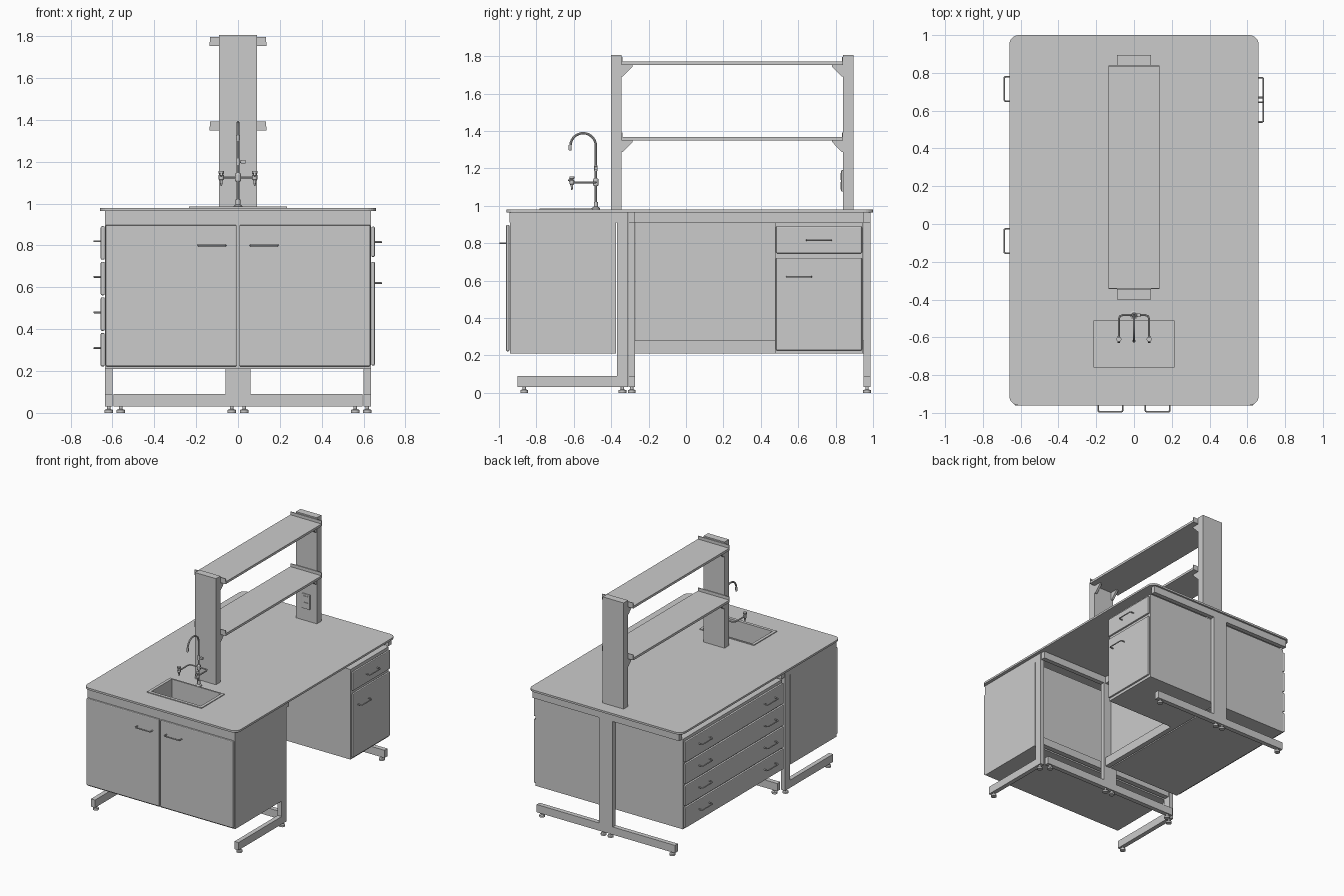
import bpy, bmesh
from math import pi, sin, cos
from mathutils import Vector as V

if "Cube" in bpy.data.objects:
    bpy.data.objects.remove(bpy.data.objects["Cube"])


def add(name, bm):
    bmesh.ops.recalc_face_normals(bm, faces=bm.faces[:])
    me = bpy.data.meshes.new(name)
    bm.to_mesh(me)
    bm.free()
    ob = bpy.data.objects.new(name, me)
    bpy.context.collection.objects.link(ob)
    return ob


def box(name, x, y, z, bevel=0):
    bm = bmesh.new()
    bmesh.ops.create_cube(bm, size=1)
    for v in bm.verts:
        v.co = [(r[0] + r[1]) / 2 + c * (r[1] - r[0]) for c, r in zip(v.co, (x, y, z))]
    ob = add(name, bm)
    if bevel:
        m = ob.modifiers.new("bevel", 'BEVEL')
        m.width, m.segments = bevel, 2
    return ob


def prism(name, pts, vec):
    bm = bmesh.new()
    f = bm.faces.new([bm.verts.new(p) for p in pts])
    g = bmesh.ops.extrude_face_region(bm, geom=[f])["geom"]
    bmesh.ops.translate(bm, vec=vec, verts=[e for e in g if isinstance(e, bmesh.types.BMVert)])
    return add(name, bm)


def lathe(name, loc, prof, n=20):
    # prof: (radius, z) from bottom to top
    bm = bmesh.new()
    rings = [[bm.verts.new((loc[0] + r * cos(2 * pi * i / n), loc[1] + r * sin(2 * pi * i / n), z))
              for i in range(n)] for r, z in prof]
    for a, b in zip(rings, rings[1:]):
        for i in range(n):
            bm.faces.new((a[i], a[(i + 1) % n], b[(i + 1) % n], b[i]))
    bm.faces.new(rings[0])
    bm.faces.new(rings[-1])
    return smooth(add(name, bm))


def smooth(ob):
    bpy.ops.object.select_all(action='DESELECT')
    ob.select_set(True)
    bpy.context.view_layer.objects.active = ob
    if ob.type == 'CURVE':
        bpy.ops.object.convert(target='MESH')
        ob = bpy.context.object
    bpy.ops.object.shade_smooth_by_angle()
    return ob


def tube(name, pts, r):
    cu = bpy.data.curves.new(name, 'CURVE')
    cu.dimensions, cu.bevel_depth, cu.bevel_resolution, cu.use_fill_caps = '3D', r, 2, True
    s = cu.splines.new('POLY')
    s.points.add(len(pts) - 1)
    for p, c in zip(s.points, pts):
        p.co = (*c, 1)
    ob = bpy.data.objects.new(name, cu)
    bpy.context.collection.objects.link(ob)
    return smooth(ob)


def handle(name, c, along, out):
    c, a, o = V(c), V(along), V(out)
    prof = [(-.065, 0), (-.065, .025), (-.062, .030), (-.057, .032)]
    prof += [(-u, d) for u, d in reversed(prof)]
    tube(name, [c + a * u + o * d for u, d in prof], .0045)


def cut(ob, cutter):
    m = ob.modifiers.new("cut", 'BOOLEAN')
    m.object, m.solver = cutter, 'EXACT'


def foot(x, y):
    lathe("levelling_foot", (x, y), [(.021, 0), (.021, .014), (.009, .018), (.009, .032)])


def c_frame(name, origin, out, thick, foot_len, arm_len):
    prof = [(0, .03), (foot_len, .03), (foot_len, .09), (.06, .09), (.06, .91),
            (arm_len, .91), (arm_len, .965), (0, .965)]
    o, d = V(origin), V(out)
    prism(name, [o + d * u + V((0, 0, z)) for u, z in prof], V(thick))
    for u in (.03, foot_len - .035):
        p = o + d * u + V(thick) / 2
        foot(p.x, p.y)


# Worktop with rounded corners
bm = bmesh.new()
bmesh.ops.create_cube(bm, size=1)
for v in bm.verts:
    v.co = (v.co.x * 1.32, v.co.y * 1.96 + .02, .9725 + v.co.z * .015)
bmesh.ops.bevel(bm, geom=[e for e in bm.edges if abs(e.verts[0].co.z - e.verts[1].co.z) > .001],
                offset=.05, segments=6, profile=.5, affect='EDGES')
worktop = add("worktop", bm)

# Steel frames: two sideways pairs under the main bench, one pair under the sink
for s in (-1, 1):
    for n, y in (("middle", -.308), ("rear", .95)):
        c_frame(n + "_c_frame", (0, y, 0), (s, 0, 0), (0, .036, 0), .595, .63)
    c_frame("sink_c_frame", (s * .635, -.31, 0), (0, -1, 0), (-s * .035, 0, 0), .59, .635)
box("sink_front_rail", (-.6, .6), (-.945, -.91), (.91, .965))
box("sink_rear_rail", (-.6, .6), (-.36, -.32), (.21, .27))
for n, z in (("lower", (.21, .28)), ("upper", (.91, .964))):
    box(n + "_centre_rail", (.005, .045), (-.272, .95), z)

# Cabinets
sink_cab = box("sink_cabinet", (-.635, .635), (-.942, -.375), (.21, .91))
box("drawer_cabinet", (-.635, -.005), (-.27, .945), (.21, .91))
box("side_cabinet", (.02, .635), (.475, .945), (.21, .91))

# Sink doors
for s in (-1, 1):
    box("sink_door", sorted((s * .006, s * .632)), (-.962, -.944), (.222, .898), .006)
    handle("sink_door_handle", (s * .125, -.962, .80), (1, 0, 0), (0, -1, 0))

# Left drawers, two handles each
for i in range(4):
    z = .222 + i * .17
    box("left_drawer_front", (-.656, -.637), (-.265, .94), (z, z + .16), .006)
    for y in (-.09, .715):
        handle("left_drawer_handle", (-.655, y, z + .088), (0, 1, 0), (-1, 0, 0))

# Right drawer and door
box("right_drawer_front", (.637, .654), (.482, .94), (.745, .89), .006)
box("right_door", (.637, .654), (.482, .94), (.226, .722), .006)
handle("right_drawer_handle", (.653, .71, .816), (0, 1, 0), (1, 0, 0))
handle("right_door_handle", (.653, .605, .62), (0, 1, 0), (1, 0, 0))

# Sink: rim and basin, cut open
outer = box("outer_cutter", (-.217, .217), (-.764, -.506), (.835, 1.1))
inner = box("inner_cutter", (-.212, .212), (-.759, -.511), (.84, 1.1))
for ob in (outer, inner):
    ob.hide_render = True
    ob.hide_viewport = False
    ob.display_type = 'WIRE'
cut(worktop, outer)
cut(sink_cab, outer)
cut(box("sink_basin", (-.222, .222), (-.769, -.501), (.825, .979)), inner)
cut(box("sink_rim", (-.235, .235), (-.783, -.499), (.978, .986)), inner)

# Reagent rack: columns, shelves, end lips and gussets
for n, y, s, face in (("front", (-.40, -.345), 1, -.345), ("rear", (.84, .895), -1, .84)):
    box(n + "_column", (-.09, .09), y, (.979, 1.805))
    for z in (1.35, 1.753):
        box("shelf_end_lip", (-.133, .133), sorted((face, face + s * .006)), (z, z + .042))
        for x in (-.088, .07):
            prism("shelf_gusset", [(x, face, z), (x, face + s * .06, z), (x, face + s * .06, z - .008),
                                   (x, face + s * .008, z - .062), (x, face, z - .062)], (.018, 0, 0))
for n, z in (("lower", 1.35), ("upper", 1.753)):
    box(n + "_shelf", (-.135, .135), (-.343, .838), (z, z + .018))

# Power socket on the rear column
box("socket_plate", (-.035, .035), (.83, .841), (1.075, 1.19), .003)
for z in (1.088, 1.138):
    box("socket_face", (-.022, .022), (.826, .831), (z, z + .038))

# Tap: riser with swan neck, side arms, outlets and lever
y0, r = -.482, .068
tube("tap_neck", [(0, y0, .98), (0, y0, 1.2)] +
     [(0, y0 - r + r * cos(a * pi / 14), 1.32 + r * sin(a * pi / 14)) for a in range(15)] +
     [(0, y0 - 2 * r - .002, 1.312)], .0065)
lathe("tap_spout_tip", (0, y0 - 2 * r - .002), [(.006, 1.295), (.009, 1.305), (.009, 1.325)])
lathe("tap_base", (0, y0), [(.022, .979), (.022, .988), (.011, .995), (.011, 1.02)])
lathe("tap_hub", (0, y0), [(.011, 1.105), (.014, 1.11), (.014, 1.14), (.011, 1.145)])
lathe("tap_collar", (0, y0), [(.010, 1.185), (.010, 1.215)])
tube("tap_lever", [(0, y0, 1.2), (.018, y0, 1.2)], .006)
box("tap_lever_knob", (.014, .036), (y0 - .009, y0 + .009), (1.191, 1.209), .003)
for s in (-1, 1):
    tube("tap_side_arm", [(0, y0, 1.125), (s * .06, y0, 1.125), (s * .074, y0 - .006, 1.125),
                          (s * .08, y0 - .02, 1.125), (s * .08, -.61, 1.125)], .0055)
    lathe("tap_side_outlet", (s * .08, -.61),
          [(.004, 1.085), (.007, 1.11), (.012, 1.116), (.012, 1.136), (.007, 1.14), (.013, 1.146), (.013, 1.156)])
    tube("tap_side_knob", [(s * .08, -.595, 1.125), (s * .08, -.628, 1.14)], .007)
